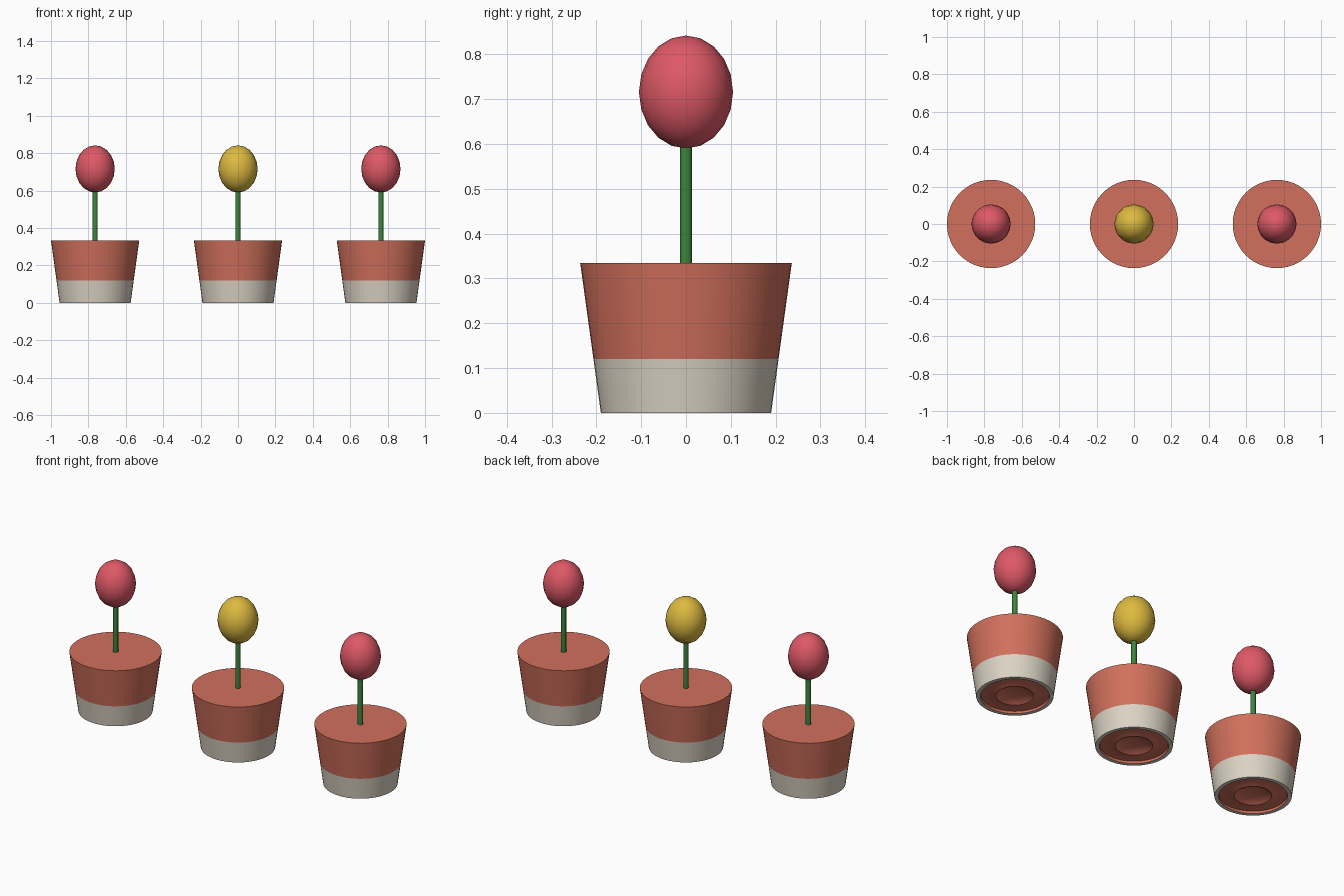
import bpy, bmesh, math

if "Cube" in bpy.data.objects:
    bpy.data.objects.remove(bpy.data.objects["Cube"])


def material(name, color):
    m = bpy.data.materials.new(name)
    m.diffuse_color = (*color, 1)
    m.use_nodes = True
    m.node_tree.nodes["Principled BSDF"].inputs["Base Color"].default_value = m.diffuse_color
    return m


TERRACOTTA = material("terracotta", (0.64, 0.163, 0.107))
GLAZE = material("pale glaze", (0.71, 0.655, 0.555))
GREEN = material("stem green", (0.047, 0.233, 0.047))
RED = material("bloom red", (0.73, 0.10, 0.133))
YELLOW = material("bloom yellow", (0.73, 0.49, 0.051))


def lathe(name, profile, x, mats, rule=None, sides=48):
    """Revolve (radius, z) points about z; points with radius 0 become poles."""
    bm = bmesh.new()
    rings = []
    for r, z in profile:
        n = 1 if r == 0 else sides
        rings.append([bm.verts.new((r * math.cos(2 * math.pi * i / sides),
                                    r * math.sin(2 * math.pi * i / sides), z))
                      for i in range(n)])
    for k, (a, b) in enumerate(zip(rings, rings[1:])):
        for i in range(sides):
            j = (i + 1) % sides
            quad = [a[i % len(a)], a[j % len(a)], b[j % len(b)], b[i % len(b)]]
            f = bm.faces.new(list(dict.fromkeys(quad)))
            if rule:
                f.material_index = rule(k)
    bmesh.ops.recalc_face_normals(bm, faces=bm.faces)
    mesh = bpy.data.meshes.new(name)
    bm.to_mesh(mesh)
    bm.free()
    ob = bpy.data.objects.new(name, mesh)
    bpy.context.collection.objects.link(ob)
    ob.location.x = x
    for m in mats:
        mesh.materials.append(m)
    smooth(ob)


def smooth(ob):
    bpy.ops.object.select_all(action='DESELECT')
    bpy.context.view_layer.objects.active = ob
    ob.select_set(True)
    bpy.ops.object.shade_smooth_by_angle(angle=math.radians(40))


# Pot: underside with raised drain ring, foot rim, glazed band, body, flat top
POT = [(0, 0.022), (0.05, 0.02), (0.08, 0.01), (0.092, 0.003), (0.105, 0.006),
       (0.125, 0.012), (0.168, 0.012), (0.17, 0), (0.19, 0),
       (0.2065, 0.12), (0.236, 0.334), (0, 0.334)]

for label, x, bloom in (("left", -0.764, RED), ("middle", 0, YELLOW), ("right", 0.764, RED)):
    lathe(label + "_pot", POT, x, [TERRACOTTA, GLAZE],
          lambda k: 1 if k in (7, 8) else 0)

    # Stem
    lathe(label + "_stem", [(0, 0.33), (0.014, 0.33), (0.014, 0.61), (0, 0.61)],
          x, [GREEN], sides=10)

    # Egg-shaped bloom
    bpy.ops.mesh.primitive_uv_sphere_add(segments=20, ring_count=10, radius=1,
                                         location=(x, 0, 0.716))
    ob = bpy.context.object
    ob.name = label + "_bloom"
    ob.scale = (0.105, 0.105, 0.126)
    ob.data.materials.append(bloom)
    smooth(ob)
